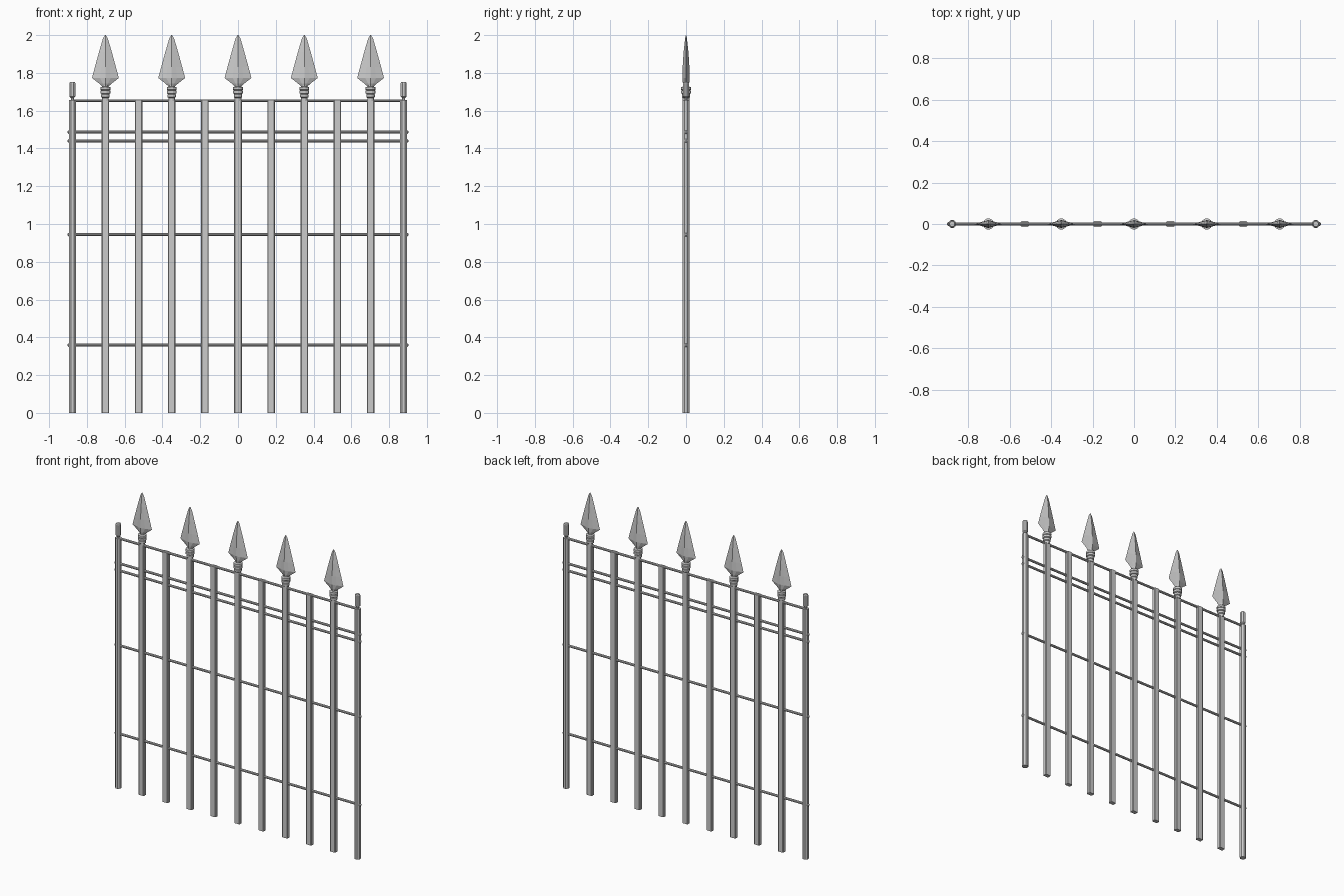
import bpy, bmesh, math

if "Cube" in bpy.data.objects:
    bpy.data.objects.remove(bpy.data.objects["Cube"])


def loft(name, rings):
    """Skin a stack of equal-length rings, capped at both ends."""
    bm = bmesh.new()
    loops = [[bm.verts.new(p) for p in r] for r in rings]
    n = len(loops[0])
    for a, b in zip(loops, loops[1:]):
        for i in range(n):
            j = (i + 1) % n
            bm.faces.new((a[i], a[j], b[j], b[i]))
    bm.faces.new(loops[0][::-1])
    bm.faces.new(loops[-1])
    bmesh.ops.recalc_face_normals(bm, faces=bm.faces)
    me = bpy.data.meshes.new(name)
    bm.to_mesh(me)
    bm.free()
    ob = bpy.data.objects.new(name, me)
    bpy.context.collection.objects.link(ob)
    return ob


def turned(name, x, profile, sides=8):
    """Upright turned part from (radius, z) pairs, flat side to the front."""
    rings = []
    for r, z in profile:
        ring = []
        for i in range(sides):
            a = math.tau * (i + 0.5) / sides
            ring.append((x + r * math.cos(a), r * math.sin(a), z))
        rings.append(ring)
    return loft(name, rings)


def flat_bar(name, x, top):
    """Upright bar with slightly chamfered corners."""
    w, d, c = 0.02, 0.0135, 0.004
    sec = [(w, -d + c), (w, d - c), (w - c, d), (c - w, d),
           (-w, d - c), (-w, c - d), (c - w, -d), (w - c, -d)]
    return loft(name, [[(x + px, py, z) for px, py in sec] for z in (0, top)])


def rail(name, z, profile, sides=8):
    """Horizontal rod from (radius, x) pairs."""
    return loft(name, [[(x, r * math.cos(math.tau * (i + .5) / sides),
                         z + r * math.sin(math.tau * (i + .5) / sides))
                        for i in range(sides)] for r, x in profile])


def spear_head(name, x):
    # half width, half depth, height; the section is a ridged blade
    stations = [(0.016, 0.014, 1.728), (0.035, 0.017, 1.745),
                (0.071, 0.019, 1.773), (0.056, 0.018, 1.83),
                (0.034, 0.013, 1.91), (0.013, 0.005, 1.982),
                (0.002, 0.001, 2.0)]
    sec = [(1, 0), (0.4, 0.6), (0, 1), (-0.4, 0.6),
           (-1, 0), (-0.4, -0.6), (0, -1), (0.4, -0.6)]
    return loft(name, [[(x + w * a, d * b, z) for a, b in sec]
                       for w, d, z in stations])


TOP = 1.657

# Upright bars, every second one carrying a spear
for k in range(-4, 5):
    x = k * 0.1755
    flat_bar("upright_bar", x, TOP)
    if k % 2 == 0:
        turned("spear_collar", x, [
            (0.018, 1.65), (0.018, 1.668), (0.023, 1.672), (0.023, 1.686),
            (0.019, 1.688), (0.027, 1.692), (0.027, 1.706), (0.023, 1.708),
            (0.027, 1.711), (0.027, 1.725), (0.013, 1.728), (0.013, 1.745)], 12)
        spear_head("spear_head", x)

# End posts with small cap finials
for s in (-1, 1):
    turned("end_post", s * 0.877, [(0.02, 0), (0.02, TOP)])
    turned("post_finial", s * 0.877, [
        (0.009, 1.65), (0.009, 1.668), (0.017, 1.674),
        (0.017, 1.745), (0.013, 1.752)])

# Rails: the top one stops at the posts, the others end in rivet heads
rail("top_rail", 1.653, [(0.008, -0.88), (0.008, 0.88)])
for z in (1.487, 1.44, 0.944, 0.359):
    rail("cross_rail", z, [(0.005, -0.902), (0.010, -0.897), (0.010, -0.89),
                           (0.008, -0.886), (0.008, 0.886), (0.010, 0.89),
                           (0.010, 0.897), (0.005, 0.902)])
